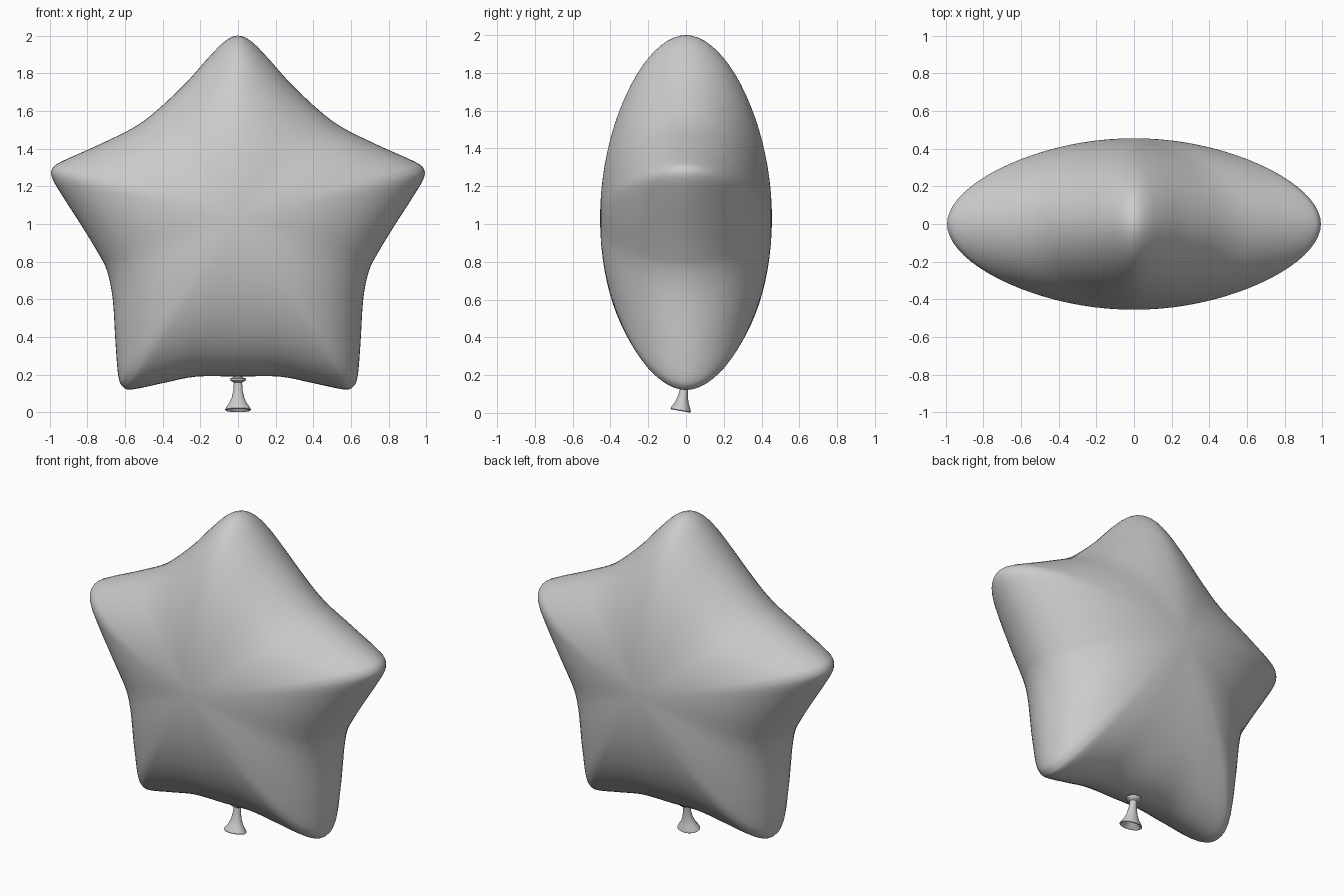
import bpy, bmesh, math
from mathutils import Vector

if "Cube" in bpy.data.objects:
    bpy.data.objects.remove(bpy.data.objects["Cube"])


def make_object(name, rings, cap_start=None, cap_end=None, angle=60):
    """Skin a list of closed rings, optionally closing the ends with a fan."""
    bm = bmesh.new()
    loops = [[bm.verts.new(p) for p in ring] for ring in rings]
    n = len(loops[0])
    for a, b in zip(loops, loops[1:]):
        for i in range(n):
            j = (i + 1) % n
            bm.faces.new((a[i], a[j], b[j], b[i]))
    for loop, tip in ((loops[0], cap_start), (loops[-1], cap_end)):
        if tip is not None:
            t = bm.verts.new(tip)
            for i in range(n):
                bm.faces.new((loop[i], loop[(i + 1) % n], t))
    bmesh.ops.recalc_face_normals(bm, faces=bm.faces)
    mesh = bpy.data.meshes.new(name)
    bm.to_mesh(mesh)
    bm.free()
    ob = bpy.data.objects.new(name, mesh)
    bpy.context.collection.objects.link(ob)
    bpy.ops.object.select_all(action='DESELECT')
    ob.select_set(True)
    bpy.context.view_layer.objects.active = ob
    bpy.ops.object.shade_smooth_by_angle(angle=math.radians(angle))
    return ob


def catmull(pts, steps):
    """Smooth closed curve through the points."""
    out, n = [], len(pts)
    for i in range(n):
        p0, p1, p2, p3 = (Vector(pts[(i + k) % n]) for k in (-1, 0, 1, 2))
        for s in range(steps):
            t = s / steps
            out.append(0.5 * (2 * p1 + (p2 - p0) * t
                              + (2 * p0 - 5 * p1 + 4 * p2 - p3) * t * t
                              + (3 * p1 - p0 - 3 * p2 + p3) * t ** 3))
    return out


# Star outline (x, z), right half mirrored to the left
half = [(0, 2.0), (.07, 1.97), (.16, 1.88), (.30, 1.725), (.51, 1.54), (.73, 1.425),
        (.93, 1.335), (.985, 1.295), (.985, 1.24), (.92, 1.13), (.83, .99), (.745, .85),
        (.695, .75), (.665, .60), (.65, .36), (.635, .19), (.61, .135), (.56, .122),
        (.40, .155), (.22, .19), (0, .19)]
outline = catmull(half + [(-x, z) for x, z in half[-2:0:-1]], 4)
centre = Vector((0, 1.03))
offsets = [p - centre for p in outline]
count = len(offsets)


# Softer outline that the inner layers drift towards: radius averaged by direction
def soft_radius(i):
    a = math.atan2(offsets[i].y, offsets[i].x)
    total = weight = 0
    for j, o in enumerate(offsets):
        d = (math.atan2(o.y, o.x) - a + math.pi) % (2 * math.pi) - math.pi
        step = (offsets[(j + 1) % count] - offsets[j - 1]).length
        w = math.exp(-(d / .33) ** 2) * step
        total += w * o.length
        weight += w
    return total / weight


soft = [o.normalized() * soft_radius(i) for i, o in enumerate(offsets)]

# Inflated body: star layers from the front pole to the back pole, rounder inside
DEPTH, ROWS = 0.455, 20
rings = []
for k in range(1, 2 * ROWS):
    t = math.pi / 2 * k / ROWS
    s, side = math.sin(t), (-1 if k < ROWS else 1)
    y = side * DEPTH * max(0, 1 - s * s) ** .52 if k != ROWS else 0
    ring = []
    for o, q in zip(offsets, soft):
        v = o.lerp(q, 1 - s * s) * s
        ring.append((v.x, y, centre.y + v.y))
    rings.append(ring)
make_object("balloon_body", rings, (0, -DEPTH, centre.y), (0, DEPTH, centre.y), 80)

# Filling neck: collar, thin stem and flared hollow mouth, leaning to the front
profile = [(.21, .022), (.187, .024), (.180, .042), (.168, .040), (.158, .022),
           (.12, .024), (.08, .033), (.05, .046), (.028, .063), (.014, .070),
           (.010, .066), (.020, .052), (.05, .03)]
SIDES = 32
neck = []
for z, r in profile:
    f = max(0, (.19 - z) / .19)
    ring = []
    for i in range(SIDES):
        a = 2 * math.pi * i / SIDES
        y = r * (1 - .25 * f) * math.sin(a)
        ring.append((r * math.cos(a), y - .03 * f, z - .19 * f * y))
    neck.append(ring)
make_object("filling_neck", neck, (0, 0, .22), (0, -.022, .07), 50)
